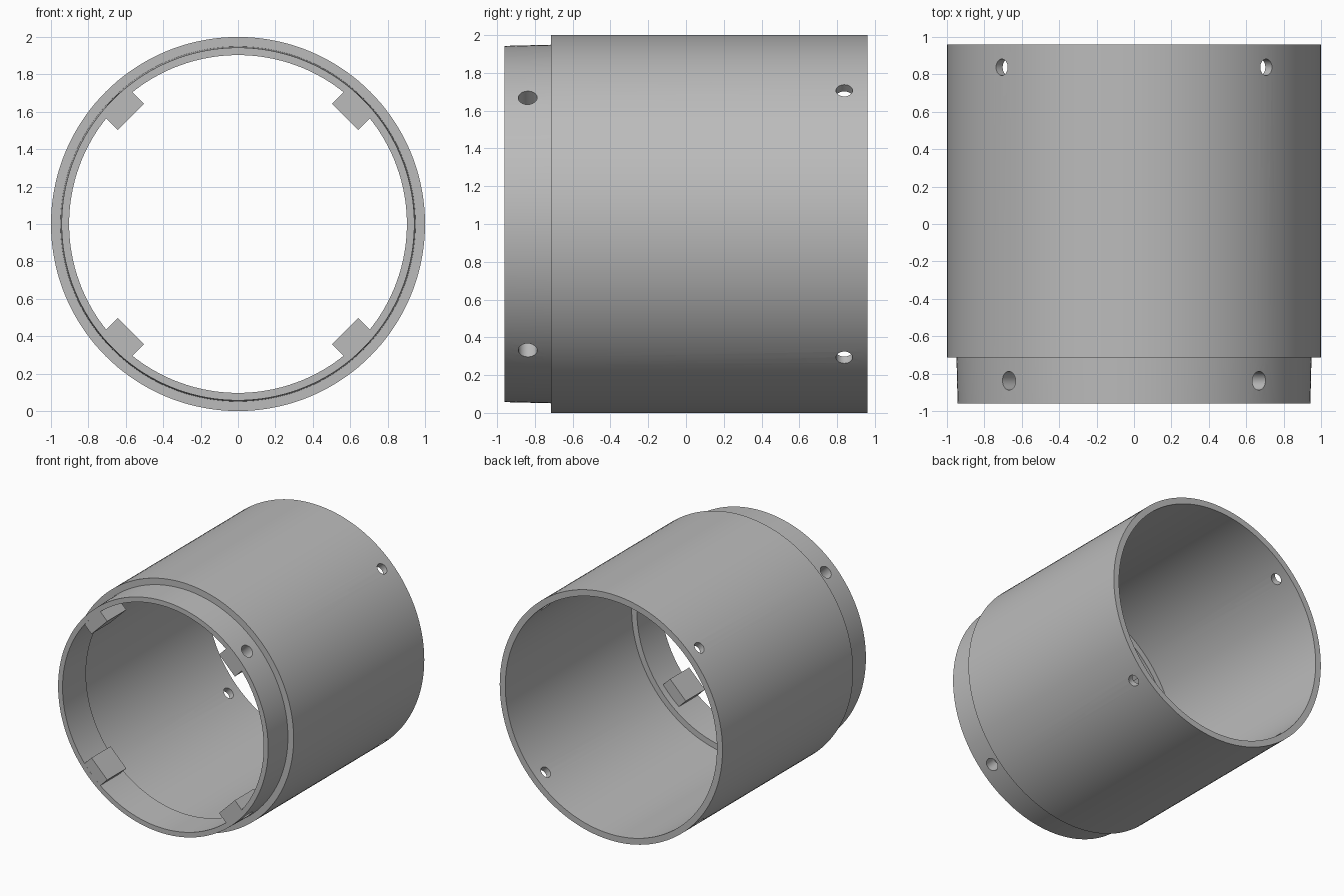
import bpy, bmesh, math
from mathutils import Matrix, Vector

cube = bpy.data.objects.get("Cube")
if cube:
    bpy.data.objects.remove(cube, do_unlink=True)

grey = bpy.data.materials.new("plain grey")
grey.use_nodes = True
colour = (0.5, 0.5, 0.5, 1)
grey.diffuse_color = colour
grey.node_tree.nodes["Principled BSDF"].inputs["Base Color"].default_value = colour

CENTRE = Vector((0, 0, 1))
ANGLES = [math.radians(45 + 90 * i) for i in range(4)]


def finish(name, bm):
    bmesh.ops.recalc_face_normals(bm, faces=bm.faces)
    mesh = bpy.data.meshes.new(name)
    bm.to_mesh(mesh)
    bm.free()
    mesh.materials.append(grey)
    obj = bpy.data.objects.new(name, mesh)
    bpy.context.collection.objects.link(obj)
    return obj


def lathe(name, profile, steps=144):
    """Spin a closed (radius, y) profile around the tube axis."""
    bm = bmesh.new()
    rings = []
    for i in range(steps):
        a = math.tau * i / steps
        rings.append([bm.verts.new(CENTRE + Vector((r * math.cos(a), y, r * math.sin(a))))
                      for r, y in profile])
    n = len(profile)
    for i in range(steps):
        p, q = rings[i], rings[(i + 1) % steps]
        for j in range(n):
            k = (j + 1) % n
            bm.faces.new((p[j], p[k], q[k], q[j]))
    return finish(name, bm)


def radial(angle, radius, y):
    """Frame whose local z points outward from the axis, local y along the tube."""
    return (Matrix.Translation(CENTRE + Vector((0, y, 0)))
            @ Matrix.Rotation(math.pi / 2 - angle, 4, 'Y')
            @ Matrix.Translation((0, 0, radius)))


def blocks(name, r0, r1, y0, y1, width):
    bm = bmesh.new()
    size = Matrix.Diagonal((width, y1 - y0, r1 - r0, 1))
    for a in ANGLES:
        bmesh.ops.create_cube(bm, size=1, matrix=radial(a, (r0 + r1) / 2, (y0 + y1) / 2) @ size)
    return finish(name, bm)


def pins(name, r0, r1, y, radius):
    bm = bmesh.new()
    for a in ANGLES:
        bmesh.ops.create_cone(bm, cap_ends=True, segments=32, radius1=radius, radius2=radius,
                              depth=r1 - r0, matrix=radial(a, (r0 + r1) / 2, y))
    return finish(name, bm)


def combine(target, tool, operation):
    mod = target.modifiers.new(tool.name, 'BOOLEAN')
    mod.operation, mod.solver, mod.object = operation, 'EXACT', tool
    bpy.context.view_layer.objects.active = target
    bpy.ops.object.modifier_apply(modifier=mod.name)
    bpy.data.objects.remove(tool, do_unlink=True)


# Tube with a narrower front collar and a stepped bore
tube = lathe("coupling_tube", [
    (0.903, -0.96), (0.943, -0.96), (0.949, -0.715), (1.0, -0.715),
    (1.0, 0.96), (0.95, 0.96), (0.95, -0.66), (0.903, -0.66)])

# Screw blocks inside the collar
combine(tube, blocks("screw_blocks", 0.81, 0.92, -0.9595, -0.715, 0.2), 'UNION')

# Blind holes in the collar, through holes at the back
combine(tube, pins("collar_holes", 0.84, 1.05, -0.838, 0.05), 'DIFFERENCE')
combine(tube, pins("back_holes", 0.88, 1.08, 0.838, 0.044), 'DIFFERENCE')

bpy.ops.object.select_all(action='DESELECT')
tube.select_set(True)
bpy.context.view_layer.objects.active = tube
bpy.ops.object.shade_smooth_by_angle(angle=math.radians(30))
